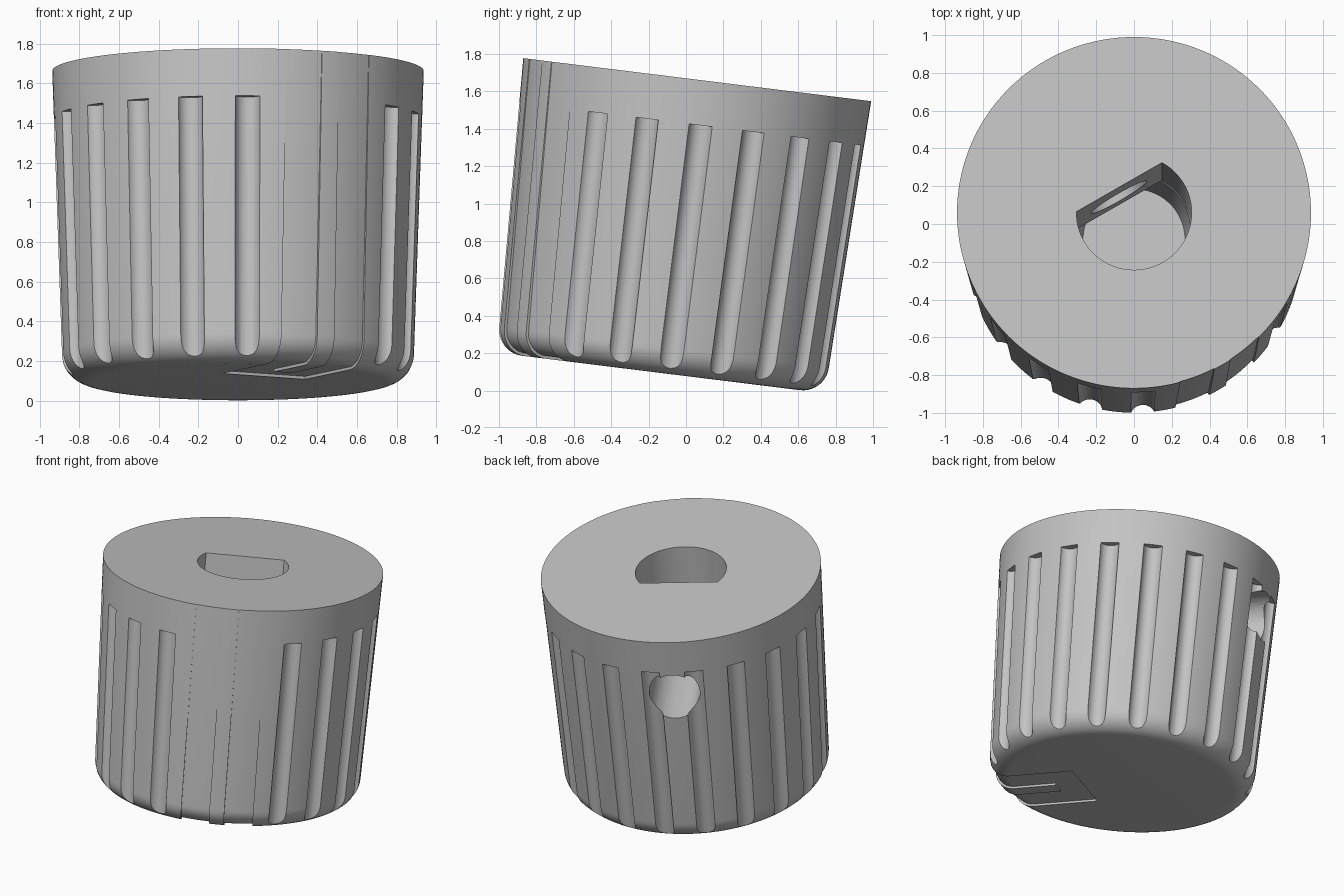
import bpy, bmesh
from math import sin, cos, pi, radians, asin, sqrt
from mathutils import Matrix

old = bpy.data.objects.get("Cube")
if old:
    bpy.data.objects.remove(old, do_unlink=True)

grey = bpy.data.materials.new("light grey plastic")
grey.use_nodes = True
grey.diffuse_color = (0.55, 0.55, 0.55, 1)
grey.node_tree.nodes["Principled BSDF"].inputs["Base Color"].default_value = (0.55, 0.55, 0.55, 1)


def loft(name, rings, matrix=Matrix()):
    """Closed solid through rings of (outline points, height)."""
    bm = bmesh.new()
    loops = [[bm.verts.new((x, y, z)) for x, y in pts] for pts, z in rings]
    n = len(loops[0])
    for a, b in zip(loops, loops[1:]):
        for i in range(n):
            j = (i + 1) % n
            bm.faces.new((a[i], a[j], b[j], b[i]))
    bm.faces.new(loops[0][::-1])
    bm.faces.new(loops[-1])
    bm.transform(matrix)
    bmesh.ops.recalc_face_normals(bm, faces=bm.faces)
    mesh = bpy.data.meshes.new(name)
    bm.to_mesh(mesh)
    bm.free()
    mesh.materials.append(grey)
    ob = bpy.data.objects.new(name, mesh)
    bpy.context.collection.objects.link(ob)
    return ob


def circle(r, n=32, cx=0, cy=0, start=0, span=2 * pi):
    return [(cx + r * cos(start + span * i / n), cy + r * sin(start + span * i / n))
            for i in range(n)]


def box(name, x, y0, y1, z0, z1):
    pts = [(-x, y0), (x, y0), (x, y1), (-x, y1)]
    return loft(name, [(pts, z0), (pts, z1)])


def cut(target, cutter):
    mod = target.modifiers.new("cut", 'BOOLEAN')
    mod.operation = 'DIFFERENCE'
    mod.solver = 'EXACT'
    mod.object = cutter
    bpy.context.view_layer.objects.active = target
    bpy.ops.object.modifier_apply(modifier=mod.name)
    bpy.data.objects.remove(cutter, do_unlink=True)


H, R_TOP, R_LOW, FILLET = 1.58, 0.937, 0.888, 0.14


def shell(name, inset, top_r, top_z):
    """Tapered cup with a rounded lower edge."""
    rings = []
    for i in range(11):
        a = pi / 2 * i / 10
        r = R_LOW - FILLET + (FILLET - inset) * sin(a)
        rings.append((circle(r, 144), FILLET - (FILLET - inset) * cos(a)))
    return loft(name, rings + [(circle(top_r, 144), top_z)])


knob = shell("knob_body", 0, R_TOP, H)

# shallow pointer recess with a raised middle rib, fading out toward the rim
recess = box("pointer_recess", 0.24, -1.3, -0.26, -0.2, 1.7)
cut(recess, box("pointer_rib", 0.05, -1.4, -0.45, -0.3, 1.8))
cut(recess, shell("recess_floor", 0.015, R_TOP + 0.005, H + 0.2))
cut(knob, recess)

# grip grooves all round, leaving out the two at the pointer
for k in range(1, 19):
    lean = [(circle(0.064, 24, R_LOW + 0.01 + (R_TOP - R_LOW) * z / H), z) for z in (-0.2, 1.34)]
    turn = Matrix.Rotation(-pi / 2 + radians(9 + 18 * k), 4, 'Z')
    cut(knob, loft("groove", lean, turn))

# D-shaped shaft socket with a round, slightly narrowing floor
r, flat = 0.305, 0.157
a = asin(flat / r)
d_shape = circle(r, 48, start=pi - a, span=pi + 2 * a) + [(sqrt(r * r - flat * flat), flat)]
cut(knob, loft("shaft_socket", [(d_shape, 0.8), (d_shape, 1.8)]))
cut(knob, loft("socket_floor", [(circle(0.27, 64), 0.42), (circle(0.302, 64), 0.82)]))

# set-screw hole through the back into the flat of the socket
sideways = Matrix.Translation((0, 0, 1.15)) @ Matrix.Rotation(-pi / 2, 4, 'X')
cut(knob, loft("screw_hole", [(circle(0.17, 48), 0.1), (circle(0.17, 48), 1.2)], sideways))

# turn the pointer, tilt the axis and set it on the ground
pose = Matrix.Rotation(radians(-7.05), 4, 'X') @ Matrix.Rotation(radians(30), 4, 'Z')
knob.data.transform(Matrix.Translation((0, -0.134, 0.094)) @ pose)
knob.data.materials.clear()
knob.data.materials.append(grey)
for p in knob.data.polygons:
    p.material_index = 0

bpy.ops.object.select_all(action='DESELECT')
knob.select_set(True)
bpy.context.view_layer.objects.active = knob
bpy.ops.object.shade_smooth_by_angle(angle=radians(30))
